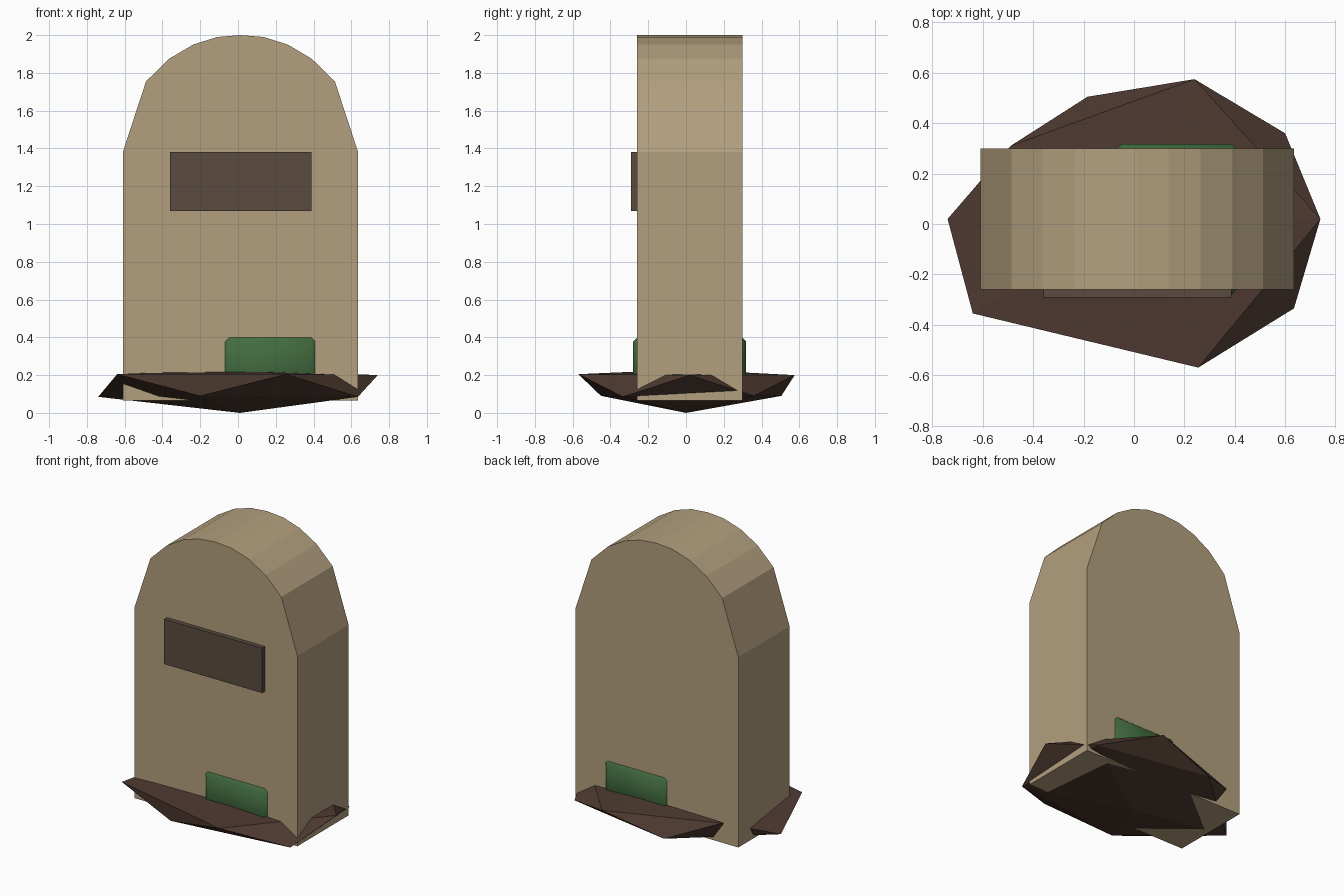
import bpy, bmesh
from mathutils import Vector

if "Cube" in bpy.data.objects:
    bpy.data.objects.remove(bpy.data.objects["Cube"])


def material(name, rgb):
    m = bpy.data.materials.new(name)
    m.diffuse_color = (*rgb, 1)
    m.use_nodes = True
    m.node_tree.nodes["Principled BSDF"].inputs["Base Color"].default_value = m.diffuse_color
    return m


def add_object(name, bm, mat):
    bmesh.ops.recalc_face_normals(bm, faces=bm.faces[:])
    me = bpy.data.meshes.new(name)
    bm.to_mesh(me)
    bm.free()
    me.materials.append(mat)
    ob = bpy.data.objects.new(name, me)
    bpy.context.collection.objects.link(ob)
    return ob


def box(lo, hi):
    bm = bmesh.new()
    bmesh.ops.create_cube(bm, size=1)
    for v in bm.verts:
        v.co = [(a + b) / 2 + c * (b - a) for a, b, c in zip(lo, hi, v.co)]
    return bm


stone = material("stone", (0.45, 0.35, 0.21))
plaque = material("dark_stone", (0.10, 0.07, 0.05))
moss = material("moss", (0.055, 0.15, 0.05))
dirt = material("dirt", (0.075, 0.042, 0.03))

# Headstone: mirrored arch profile extruded in depth
cx, front, back = 0.013, -0.26, 0.30
half = [(0.623, 0.065), (0.623, 1.38), (0.50, 1.755), (0.377, 1.875),
        (0.25, 1.95), (0.123, 1.99)]
profile = half + [(0, 2.0)] + [(-x, z) for x, z in reversed(half)]
bm = bmesh.new()
face = bm.faces.new([bm.verts.new((cx + x, front, z)) for x, z in profile])
ext = bmesh.ops.extrude_face_region(bm, geom=[face], use_keep_orig=True)
bmesh.ops.translate(bm, vec=(0, back - front, 0),
                    verts=[g for g in ext["geom"] if isinstance(g, bmesh.types.BMVert)])
add_object("headstone", bm, stone)

# Blank plaque on the front
add_object("plaque", box((-0.36, -0.292, 1.07), (0.388, -0.22, 1.38)), plaque)

# Moss block with chamfered, smooth-shaded edges
bm = box((-0.10, -0.28, 0.10), (0.44, 0.318, 0.43))
bmesh.ops.bevel(bm, geom=bm.edges[:], offset=0.052, segments=1, affect='EDGES')
for f in bm.faces:
    f.smooth = True
add_object("moss", bm, moss)

# Dirt mound: uneven flattened icosahedron (two poles, two rings of five)
lower = [(0.635, -0.335, 0.085), (0.60, 0.36, 0.09), (-0.185, 0.505, 0.09),
         (-0.74, 0.02, 0.085), (-0.20, -0.45, 0.09)]
upper = [(0.74, 0.02, 0.20), (0.24, 0.575, 0.20), (-0.49, 0.31, 0.205),
         (-0.64, -0.355, 0.205), (0.255, -0.57, 0.205)]
bm = bmesh.new()
low = [bm.verts.new(p) for p in lower]
up = [bm.verts.new(p) for p in upper]
bottom = bm.verts.new((0.01, 0, 0))
top = bm.verts.new((0, 0, 0.23))
for i in range(5):
    j = (i + 1) % 5
    bm.faces.new((bottom, low[j], low[i]))
    bm.faces.new((low[i], low[j], up[i]))
    bm.faces.new((up[i], low[j], up[j]))
    bm.faces.new((up[i], up[j], top))
add_object("dirt_mound", bm, dirt)
